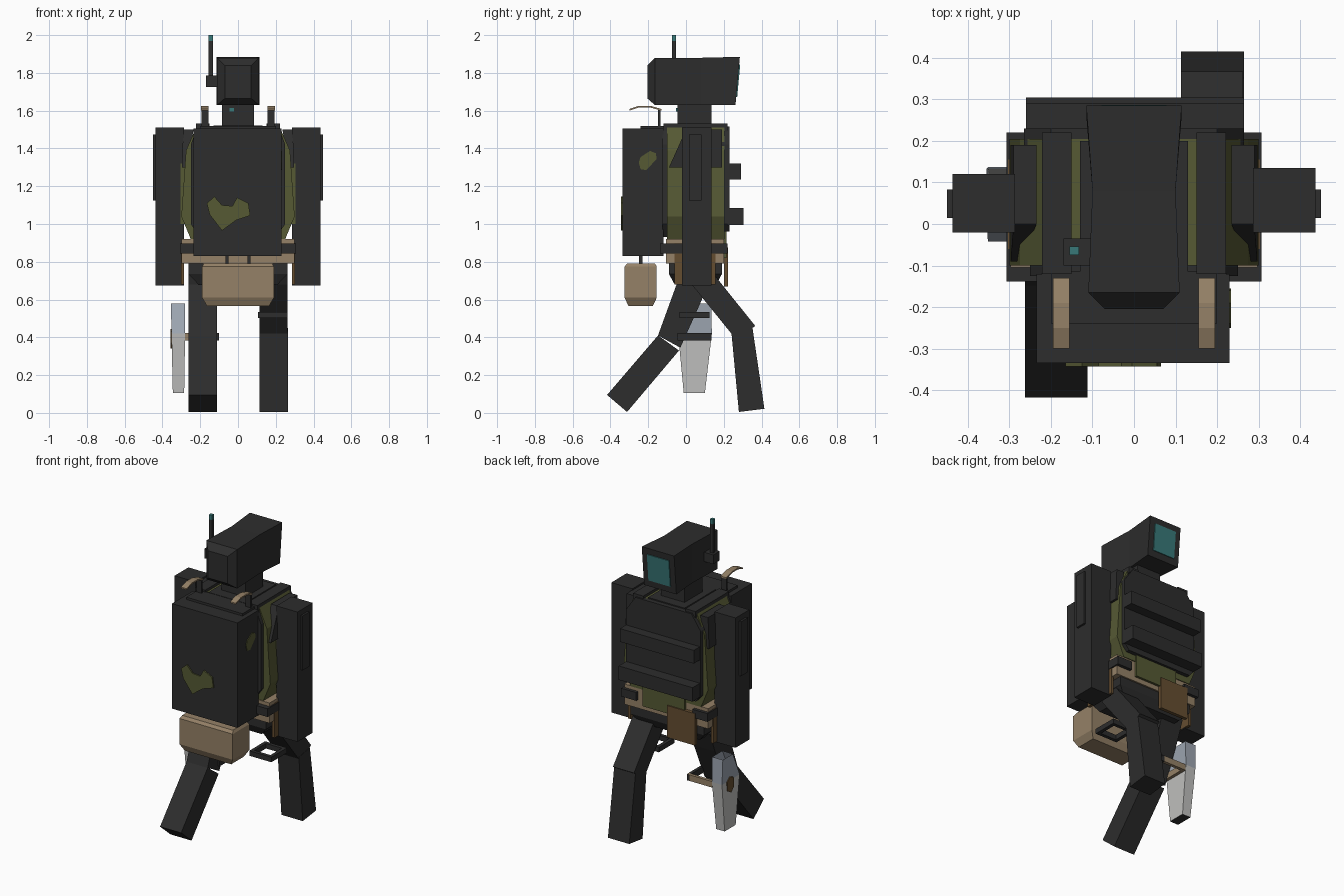
import bpy, bmesh
from mathutils import Vector


def mat(name, r, g, b):
    m = bpy.data.materials.new(name)
    m.diffuse_color = (r, g, b, 1)
    return m


DARK = mat("charcoal", 0.026, 0.026, 0.026)
GREEN = mat("olive", 0.092, 0.10, 0.034)
TAN = mat("tan", 0.30, 0.22, 0.135)
BROWN = mat("brown", 0.13, 0.075, 0.03)
TEAL = mat("teal", 0.04, 0.19, 0.19)
PALE = mat("pale_grey", 0.52, 0.52, 0.51)
STEEL = mat("steel_grey", 0.33, 0.37, 0.43)


def finish(name, bm, m):
    bmesh.ops.recalc_face_normals(bm, faces=bm.faces)
    me = bpy.data.meshes.new(name)
    bm.to_mesh(me)
    bm.free()
    me.materials.append(m)
    ob = bpy.data.objects.new(name, me)
    bpy.context.collection.objects.link(ob)
    return ob


def loft(name, rings, m, caps=(True, True)):
    """Skin a series of equal-length point rings."""
    bm = bmesh.new()
    vs = [[bm.verts.new(p) for p in r] for r in rings]
    n = len(rings[0])
    for a, b in zip(vs, vs[1:]):
        for i in range(n):
            bm.faces.new((a[i], a[(i + 1) % n], b[(i + 1) % n], b[i]))
    if caps[0]:
        bm.faces.new(vs[0])
    if caps[1]:
        bm.faces.new(vs[-1])
    return finish(name, bm, m)


def rect(x0, x1, y0, y1, z):
    return [(x0, y0, z), (x1, y0, z), (x1, y1, z), (x0, y1, z)]


def box(name, x, y, z, m):
    return loft(name, [rect(*x, *y, z[0]), rect(*x, *y, z[1])], m)


def side_profile(name, pts, x0, x1, m):
    """Extrude a (y, z) outline along x."""
    return loft(name, [[(x, y, z) for y, z in pts] for x in (x0, x1)], m)


def front_profile(name, pts, y0, y1, m):
    """Extrude an (x, z) outline along y."""
    return loft(name, [[(x, y, z) for x, z in pts] for y in (y0, y1)], m)


def sym(pts):
    return pts + [(-x, z) for x, z in reversed(pts)]


def leg_ring(name, x, y, z, t, m, inner=None):
    """Loose rectangular strap made from four bars."""
    box(name + "_left", (x[0], x[0] + t), y, z, m)
    box(name + "_right", (x[1] - t, x[1]), y, z, inner or m)
    box(name + "_front", x, (y[0], y[0] + t), z, m)
    box(name + "_back", x, (y[1] - t, y[1]), z, m)


# Head: tapered block with a chamfered end and a glowing visor
def head_ring(w, y0, z0, y1, z1):
    return [(-w, y0, z0), (w, y0, z0), (w, y1, z1), (-w, y1, z1)]


loft("head", [head_ring(0.07, -0.205, 1.665, -0.205, 1.84),
              head_ring(0.11, -0.165, 1.63, -0.165, 1.88),
              head_ring(0.10, 0.08, 1.63, 0.08, 1.88),
              head_ring(0.115, 0.262, 1.63, 0.285, 1.885)], DARK)
loft("visor", [head_ring(0.078, 0.262 + d, 1.672, 0.278 + d, 1.845) for d in (0, 0.009)], TEAL)
box("neck", (-0.085, 0.085), (-0.045, 0.135), (1.5, 1.64), DARK)
box("throat_light", (-0.045, -0.02), (-0.052, -0.044), (1.595, 1.615), TEAL)

# Antenna
box("antenna_base", (-0.17, -0.105), (-0.1, -0.035), (1.725, 1.785), DARK)
box("antenna_rod", (-0.155, -0.133), (-0.075, -0.054), (1.74, 1.97), DARK)
box("antenna_tip", (-0.155, -0.133), (-0.075, -0.054), (1.97, 2.0), TEAL)

# Torso with vest
front_profile("torso", sym([(0.22, 1.515), (0.275, 1.39), (0.30, 1.04), (0.25, 0.92)]),
              -0.1, 0.205, GREEN)
front_profile("chest_plate", sym([(0.2, 1.515), (0.265, 1.42), (0.265, 1.0), (0.23, 0.96)]),
              0.19, 0.23, DARK)
front_profile("back_plate", sym([(0.22, 1.5), (0.25, 1.42), (0.25, 1.0), (0.2, 0.93)]),
              -0.125, -0.09, DARK)
box("upper_pouch_row", (-0.26, 0.265), (0.22, 0.292), (1.235, 1.32), DARK)
box("lower_pouch_row", (-0.26, 0.265), (0.22, 0.305), (0.995, 1.085), DARK)
box("chest_flap", (-0.14, 0.16), (0.2, 0.215), (0.82, 0.97), GREEN)
box("collar_panel", (-0.13, 0.13), (-0.115, 0.2), (1.505, 1.522), DARK)

for s, side in ((1, "right"), (-1, "left")):
    # Shoulder straps and slanted side panels
    box(side + "_shoulder_strap", (s * 0.15, s * 0.222), (-0.12, 0.22), (1.49, 1.532), DARK)
    loft(side + "_side_panel", [rect(s * 0.235, s * 0.29, 0.0, 0.19, 1.5),
                                rect(s * 0.27, s * 0.297, -0.09, 0.19, 1.3)], DARK)
    box(side + "_side_seam", (s * 0.25, s * 0.305), (-0.02, 0.11), (1.0, 1.32), GREEN)
    # Arms
    box(side + "_arm", (s * 0.287, s * 0.437), (-0.02, 0.12 if s < 0 else 0.135),
        (0.675, 1.51), DARK)
    box(side + "_arm_plate", (s * 0.43, s * 0.45), (0.015, 0.083), (1.125, 1.475), DARK)
    # Hip panel
    box(side + "_hip_panel", (s * 0.285, s * 0.303), (-0.06, 0.155), (0.68, 0.9), BROWN)
    # Pack carry loop
    cx = s * 0.175
    top = [(-0.3, 1.6), (-0.25, 1.617), (-0.19, 1.617), (-0.13, 1.6)]
    outline = top + [(y, z + 0.009) for y, z in reversed(top)]
    side_profile(side + "_carry_loop", outline, cx - 0.02, cx + 0.02, TAN)
    box(side + "_loop_post", (cx - 0.018, cx + 0.018), (-0.147, -0.135), (1.5, 1.605), DARK)
    # Pouch hangers
    box(side + "_hanger", (s * 0.05, s * 0.066), (-0.25, -0.23), (0.78, 0.84), DARK)

# Belt layers and hips
box("belt", (-0.298, 0.298), (-0.105, 0.2), (0.79, 0.92), TAN)
for s, side in ((1, "right"), (-1, "left")):
    box(side + "_belt_wrap", (s * 0.2, s * 0.307), (-0.138, 0.22), (0.845, 0.898), DARK)
loft("hips", [rect(-0.21, 0.21, -0.06, 0.16, 0.68), rect(-0.262, 0.262, -0.09, 0.19, 0.735),
              rect(-0.262, 0.262, -0.09, 0.19, 0.79)], DARK)
box("rear_hip_flap", (-0.22, -0.02), (0.2, 0.222), (0.67, 0.875), BROWN)

# Pack with lid, patches and hanging pouch
box("pack", (-0.235, 0.23), (-0.335, -0.12), (0.83, 1.505), DARK)
box("pack_lid", (-0.2, 0.2), (-0.24, -0.115), (1.5, 1.52), DARK)
front_profile("pack_front_patch",
              [(-0.165, 1.11), (-0.125, 1.145), (-0.085, 1.1), (-0.03, 1.095), (-0.005, 1.14),
               (0.055, 1.11), (0.065, 1.045), (-0.01, 1.02), (-0.085, 0.965), (-0.15, 1.05)],
              -0.343, -0.334, GREEN)
side_profile("pack_side_patch",
             [(-0.25, 1.325), (-0.24, 1.355), (-0.19, 1.387), (-0.16, 1.375),
              (-0.155, 1.345), (-0.21, 1.285), (-0.24, 1.29)], 0.229, 0.234, GREEN)
loft("hanging_pouch", [rect(-0.165, 0.165, -0.305, -0.175, 0.567),
                       rect(-0.19, 0.19, -0.325, -0.155, 0.61),
                       rect(-0.19, 0.19, -0.325, -0.155, 0.775),
                       rect(-0.18, 0.18, -0.31, -0.165, 0.792)], TAN)

# Legs in stride
side_profile("left_thigh", [(-0.06, 0.74), (0.13, 0.72), (0.08, 0.59), (-0.03, 0.345),
                            (-0.148, 0.41), (-0.05, 0.68)], -0.262, -0.112, DARK)
side_profile("left_shin", [(-0.148, 0.41), (-0.418, 0.095), (-0.312, 0.005), (-0.037, 0.33)],
             -0.262, -0.112, DARK)
side_profile("right_thigh", [(0.0, 0.74), (0.15, 0.73), (0.367, 0.46), (0.335, 0.44),
                             (0.24, 0.42), (0.03, 0.68)], 0.113, 0.263, DARK)
side_profile("right_shin", [(0.24, 0.43), (0.28, 0.005), (0.415, 0.022), (0.352, 0.45)],
             0.113, 0.265, DARK)

# Loose thigh straps
leg_ring("right_leg_strap", (0.105, 0.262), (-0.035, 0.125), (0.503, 0.535), 0.022, DARK)
leg_ring("left_leg_strap", (-0.28, -0.1), (-0.045, 0.135), (0.383, 0.422), 0.02, TAN, DARK)

# Open-topped holster in two greys with a side patch
top, mid, low = (rect(-0.355, -0.28, 0.03, 0.133, 0.58), rect(-0.352, -0.28, -0.042, 0.137, 0.42),
                 rect(-0.345, -0.285, -0.012, 0.1, 0.105))
loft("holster_upper", [mid, top], STEEL, (False, False))
loft("holster_lower", [low, mid], PALE, (False, False))
box("holster_base", (-0.345, -0.285), (-0.012, 0.1), (0.105, 0.109), DARK)
side_profile("holster_patch", [(0.02, 0.37), (0.05, 0.34), (0.085, 0.36), (0.09, 0.42),
                               (0.06, 0.445), (0.025, 0.43)], -0.357, -0.35, BROWN)
